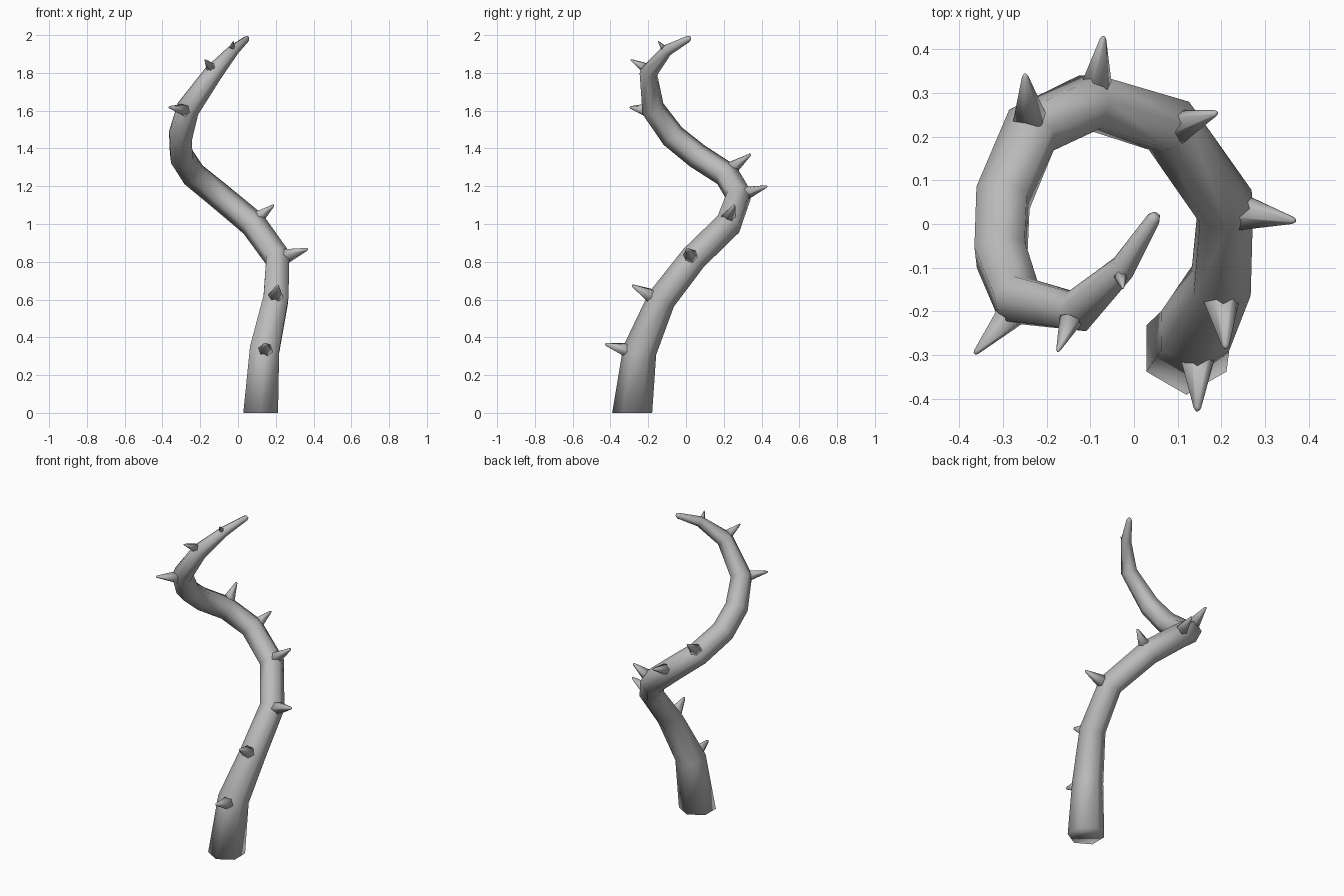
import bpy, bmesh, math
from mathutils import Vector, Matrix

if "Cube" in bpy.data.objects:
    bpy.data.objects.remove(bpy.data.objects["Cube"], do_unlink=True)

grey = bpy.data.materials.new("stone_grey")
grey.use_nodes = True
colour = (0.5, 0.5, 0.5, 1)
grey.diffuse_color = colour
grey.node_tree.nodes["Principled BSDF"].inputs["Base Color"].default_value = colour
SIDES = 6


def sweep(name, centres, radii, tangents, up):
    """Skin rings of vertices along a path, closing both ends."""
    bm = bmesh.new()
    rings = []
    tangent = tangents[0]
    for c, r, t in zip(centres, radii, tangents):
        # carry the ring direction along the path without twist
        up = tangent.rotation_difference(t) @ up
        tangent = t
        rings.append([bm.verts.new(c + Matrix.Rotation(math.tau * i / SIDES, 3, t) @ up * r)
                      for i in range(SIDES)])
    for a, b in zip(rings, rings[1:]):
        for i in range(SIDES):
            j = (i + 1) % SIDES
            bm.faces.new((a[i], a[j], b[j], b[i]))
    bm.faces.new(rings[0][::-1])
    bm.faces.new(rings[-1])
    for f in bm.faces:
        f.smooth = True
    mesh = bpy.data.meshes.new(name)
    bm.to_mesh(mesh)
    bm.free()
    mesh.materials.append(grey)
    obj = bpy.data.objects.new(name, mesh)
    bpy.context.collection.objects.link(obj)
    return obj


# Coiling stem: centre and radius of each ring
stem = [
    (.12, -.285, 0, .106), (.14, -.245, .33, .09), (.2, -.13, .6, .076),
    (.21, .04, .82, .072), (.08, .225, 1.0, .072), (-.1, .28, 1.15, .07),
    (-.235, .215, 1.26, .069), (-.3, .06, 1.36, .068), (-.305, -.07, 1.465, .067),
    (-.265, -.175, 1.61, .063), (-.13, -.2, 1.8, .05), (-.025, -.1, 1.92, .031),
    (.045, .012, 1.98, .017), (.051, .021, 1.987, .01),
]
points = [Vector(s[:3]) for s in stem]
steps = [(b - a).normalized() for a, b in zip(points, points[1:])]
tangents = [Vector((0, 0, 1))]
tangents += [(a + b).normalized() for a, b in zip(steps, steps[1:])] + [steps[-1]]
sweep("stem", points, [s[3] for s in stem], tangents, Vector((0, 1, 0)))

# Thorns: foot on the stem surface, tip, foot radius
thorns = [
    ((.145, -.3, .33), (.145, -.428, .365), .044),
    ((.2, -.175, .615), (.21, -.285, .675), .044),
    ((.255, .025, .83), (.37, .007, .868), .042),
    ((.11, .225, 1.035), (.19, .255, 1.1), .04),
    ((-.085, .325, 1.165), (-.07, .43, 1.2), .036),
    ((-.24, .255, 1.305), (-.25, .343, 1.37), .036),
    ((-.29, -.215, 1.605), (-.365, -.297, 1.618), .034),
    ((-.15, -.23, 1.835), (-.175, -.292, 1.87), .024),
    ((-.03, -.125, 1.94), (-.025, -.148, 1.968), .014),
]
for n, (foot, tip, r) in enumerate(thorns, 1):
    foot, tip = Vector(foot), Vector(tip)
    axis = (tip - foot).normalized()
    side = axis.orthogonal().normalized()
    path = [foot - axis * r * .5, tip - axis * r * .16, tip]
    sweep(f"thorn_{n}", path, [r * 1.1, r * .2, r * .09], [axis] * 3, side)
